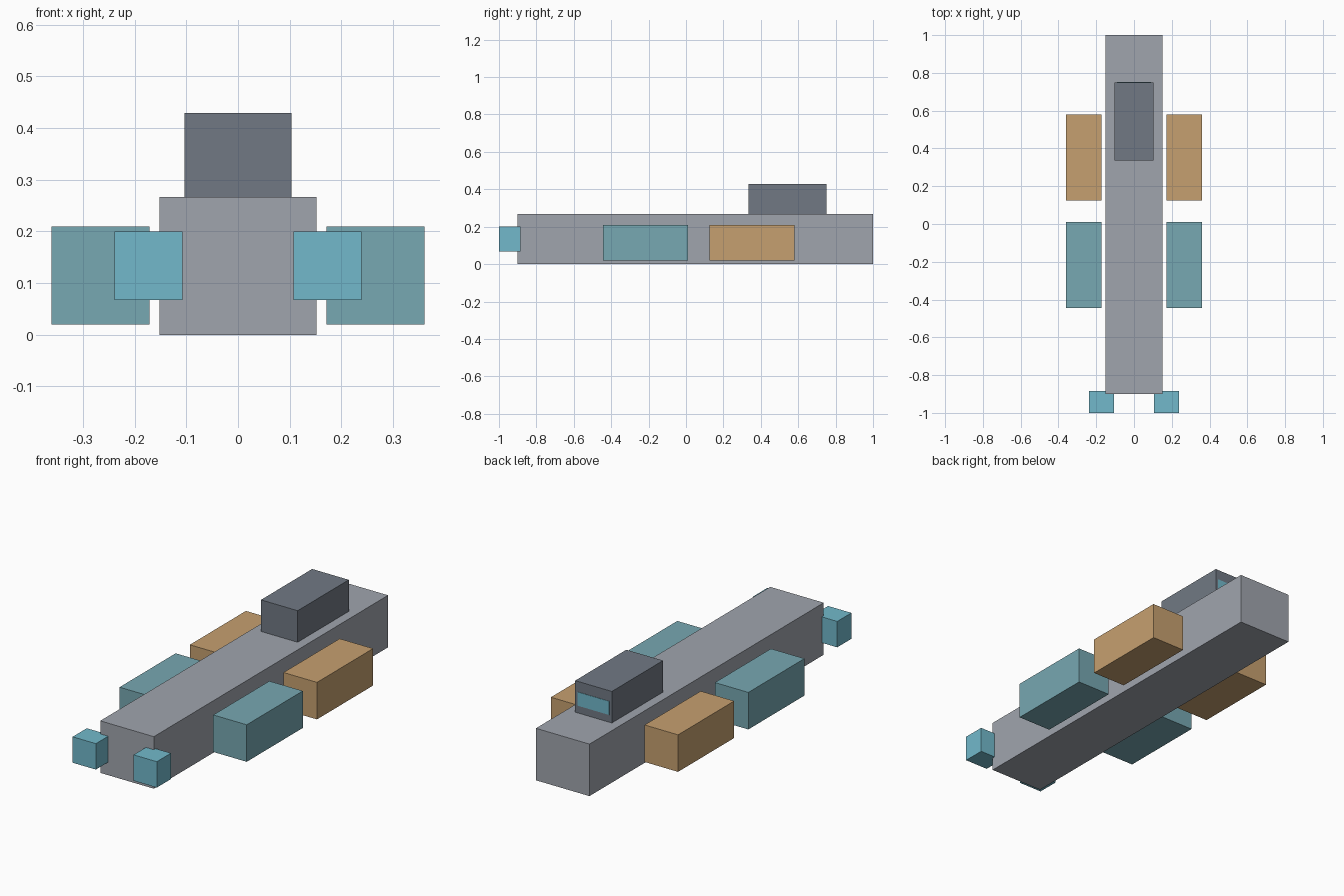
import bpy
from mathutils import Vector

cube = bpy.data.objects.get("Cube")
if cube:
    bpy.data.objects.remove(cube, do_unlink=True)


def material(name, rgb):
    """Flat colour given as sRGB 0-255, stored as linear."""
    linear = [((c / 255 + 0.055) / 1.055) ** 2.4 for c in rgb]
    mat = bpy.data.materials.new(name)
    mat.use_nodes = True
    mat.diffuse_color = (*linear, 1)
    mat.node_tree.nodes["Principled BSDF"].inputs["Base Color"].default_value = (*linear, 1)
    return mat


hull_grey = material("hull grey", (160, 165, 174))
dark_grey = material("dark grey", (113, 121, 132))
teal = material("muted teal", (119, 168, 178))
tan = material("cargo tan", (198, 160, 112))
cyan = material("engine cyan", (114, 185, 203))


def box(name, low, high, mat):
    """Axis-aligned box between two corners."""
    low, high = Vector(low), Vector(high)
    bpy.ops.mesh.primitive_cube_add(size=1, location=(low + high) / 2)
    obj = bpy.context.object
    obj.name = name
    for v in obj.data.vertices:
        v.co *= high - low
    obj.data.materials.append(mat)
    return obj


def box_pair(name, low, high, mat):
    """A box on the left (+x) and its mirror on the right."""
    box("left_" + name, low, high, mat)
    box("right_" + name, (-high[0], low[1], low[2]), (-low[0], high[1], high[2]), mat)


# Long hull and the raised cabin
box("hull", (-0.152, -0.9, 0), (0.152, 1, 0.267), hull_grey)
box("cabin", (-0.104, 0.335, 0.267), (0.104, 0.75, 0.429), dark_grey)

# Window strip on the cabin's rear face
box("cabin_window", (-0.09, 0.746, 0.305), (0.09, 0.752, 0.375), cyan)

# Side containers floating just off the hull, and end thrusters
box_pair("front_container", (0.171, -0.445, 0.02), (0.361, 0.01, 0.21), teal)
box_pair("rear_container", (0.171, 0.125, 0.02), (0.361, 0.58, 0.21), tan)
box_pair("thruster", (0.107, -1, 0.067), (0.239, -0.885, 0.2), cyan)
